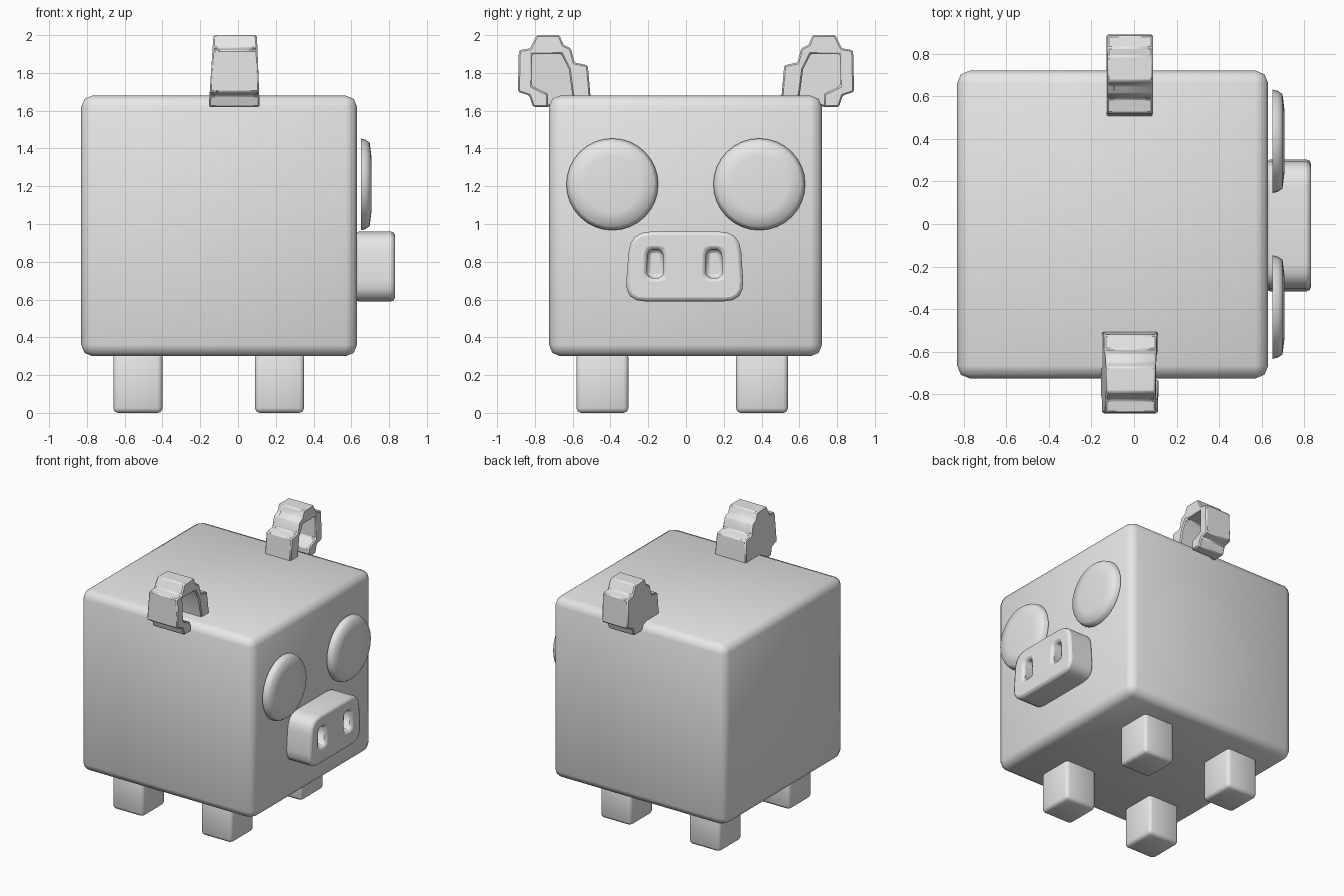
import bpy, bmesh, math

cube = bpy.data.objects.get("Cube")
if cube:
    bpy.data.objects.remove(cube, do_unlink=True)

grey = bpy.data.materials.new("light_grey")
grey.use_nodes = True
grey.diffuse_color = (0.8, 0.8, 0.8, 1)
grey.node_tree.nodes["Principled BSDF"].inputs["Base Color"].default_value = (0.8, 0.8, 0.8, 1)


def finish(name, bm, bevel=0, segments=2, smooth=180):
    """Turn a bmesh into a shaded object with optional rounded edges."""
    bmesh.ops.recalc_face_normals(bm, faces=bm.faces)
    mesh = bpy.data.meshes.new(name)
    bm.to_mesh(mesh)
    bm.free()
    mesh.materials.append(grey)
    obj = bpy.data.objects.new(name, mesh)
    bpy.context.collection.objects.link(obj)
    bpy.ops.object.select_all(action='DESELECT')
    obj.select_set(True)
    bpy.context.view_layer.objects.active = obj
    bpy.ops.object.shade_smooth_by_angle(angle=math.radians(smooth))
    if bevel:
        mod = obj.modifiers.new("rounding", 'BEVEL')
        mod.width = bevel
        mod.segments = segments
        mod.limit_method = 'ANGLE'
        mod.angle_limit = math.radians(35)
    return obj


def box(name, x, y, z, bevel):
    """Rounded box between (min, max) pairs."""
    bm = bmesh.new()
    bmesh.ops.create_cube(bm, size=1)
    for v in bm.verts:
        for i, (lo, hi) in enumerate((x, y, z)):
            v.co[i] = lo if v.co[i] < 0 else hi
    return finish(name, bm, bevel)


def prism(points, x0, x1):
    """Extrude a (y, z) outline along x."""
    bm = bmesh.new()
    face = bm.faces.new([bm.verts.new((x0, y, z)) for y, z in points])
    out = bmesh.ops.extrude_face_region(bm, geom=[face])
    for v in out["geom"]:
        if isinstance(v, bmesh.types.BMVert):
            v.co.x = x1
    return bm


def rounded(points, radius, steps=4):
    """Round the corners of a 2D outline with quadratic arcs."""
    result = []
    n = len(points)
    for i, (py, pz) in enumerate(points):
        ends = []
        for qy, qz in (points[i - 1], points[(i + 1) % n]):
            d = math.hypot(qy - py, qz - pz)
            ends.append((py + (qy - py) * radius / d, pz + (qz - pz) * radius / d))
        (ay, az), (by, bz) = ends
        for k in range(steps + 1):
            t = k / steps
            a, b, c = (1 - t) ** 2, 2 * t * (1 - t), t * t
            result.append((a * ay + b * py + c * by, a * az + b * pz + c * bz))
    return result


# Body and legs
box("body", (-0.83, 0.63), (-0.725, 0.72), (0.3, 1.68), 0.06)
for end, x in (("back", (-0.66, -0.40)), ("front", (0.09, 0.35))):
    for side, y in (("right", (-0.58, -0.305)), ("left", (0.265, 0.54))):
        box(f"{end}_{side}_leg", x, y, (0, 0.32), 0.025)

# Shallow disc eyes floating just ahead of the face
for side, y in (("right", -0.39), ("left", 0.388)):
    bm = bmesh.new()
    rings = []
    count = 32
    for x, r in ((0.65, 0.243), (0.675, 0.237), (0.697, 0.222), (0.706, 0.15)):
        rings.append([bm.verts.new((x, y + r * math.cos(math.tau * i / count),
                                    1.21 + r * math.sin(math.tau * i / count)))
                      for i in range(count)])
    for a, b in zip(rings, rings[1:]):
        for i in range(count):
            j = (i + 1) % count
            bm.faces.new((a[i], a[j], b[j], b[i]))
    bm.faces.new(rings[0])
    bm.faces.new(rings[-1])
    finish(f"{side}_eye", bm, smooth=60)

# Snout with two cut nostrils
outline = rounded([(-0.325, 0.59), (0.31, 0.59), (0.285, 0.96), (-0.295, 0.96)], 0.11)
snout = finish("snout", prism(outline, 0.62, 0.83))
for y in (-0.163, 0.148):
    hole = rounded([(y - 0.045, 0.715), (y + 0.045, 0.715),
                    (y + 0.04, 0.865), (y - 0.04, 0.865)], 0.025, 2)
    cutter = finish("nostril_cutter", prism(hole, 0.72, 0.9))
    cutter.hide_render = True
    bpy.context.view_layer.objects.active = snout
    mod = snout.modifiers.new("nostril", 'BOOLEAN')
    mod.operation = 'DIFFERENCE'
    mod.object = cutter
    bpy.ops.object.modifier_apply(modifier=mod.name)
    bpy.data.objects.remove(cutter, do_unlink=True)
mod = snout.modifiers.new("rounding", 'BEVEL')
mod.width = 0.02
mod.segments = 2
mod.limit_method = 'ANGLE'
mod.angle_limit = math.radians(50)
bpy.context.view_layer.objects.active = snout
bpy.ops.object.select_all(action='DESELECT')
snout.select_set(True)
bpy.ops.object.shade_smooth_by_angle(angle=math.radians(50))

# Stepped ears, hollow towards the face, with a hooked outer lip
shell = [(0.505, 1.67), (0.52, 1.84), (0.59, 1.855), (0.61, 1.93), (0.65, 1.95),
         (0.67, 2.0), (0.79, 2.0), (0.825, 1.93), (0.885, 1.92), (0.89, 1.70),
         (0.83, 1.68), (0.81, 1.62), (0.73, 1.62)]
hollow = [(0.73, 1.69), (0.765, 1.705), (0.815, 1.73), (0.815, 1.90),
          (0.66, 1.90), (0.62, 1.82), (0.60, 1.67)]
for side, sign, low, high in (("right", -1, (-0.155, 0.115), (-0.13, 0.10)),
                              ("left", 1, (-0.13, 0.09), (-0.125, 0.088))):
    for part, points, front in (("rim", shell + hollow, 1),
                                ("back", shell + [(0.60, 1.67)], 0.2)):
        bm = prism([(sign * u, z) for u, z in points], 0, 1)
        for v in bm.verts:
            t = (v.co.z - 1.62) / 0.38
            x0 = low[0] + (high[0] - low[0]) * t
            x1 = low[1] + (high[1] - low[1]) * t
            v.co.x = x0 + (x1 - x0) * v.co.x * front
        finish(f"{side}_ear_{part}", bm, 0.008, 1, 50)
